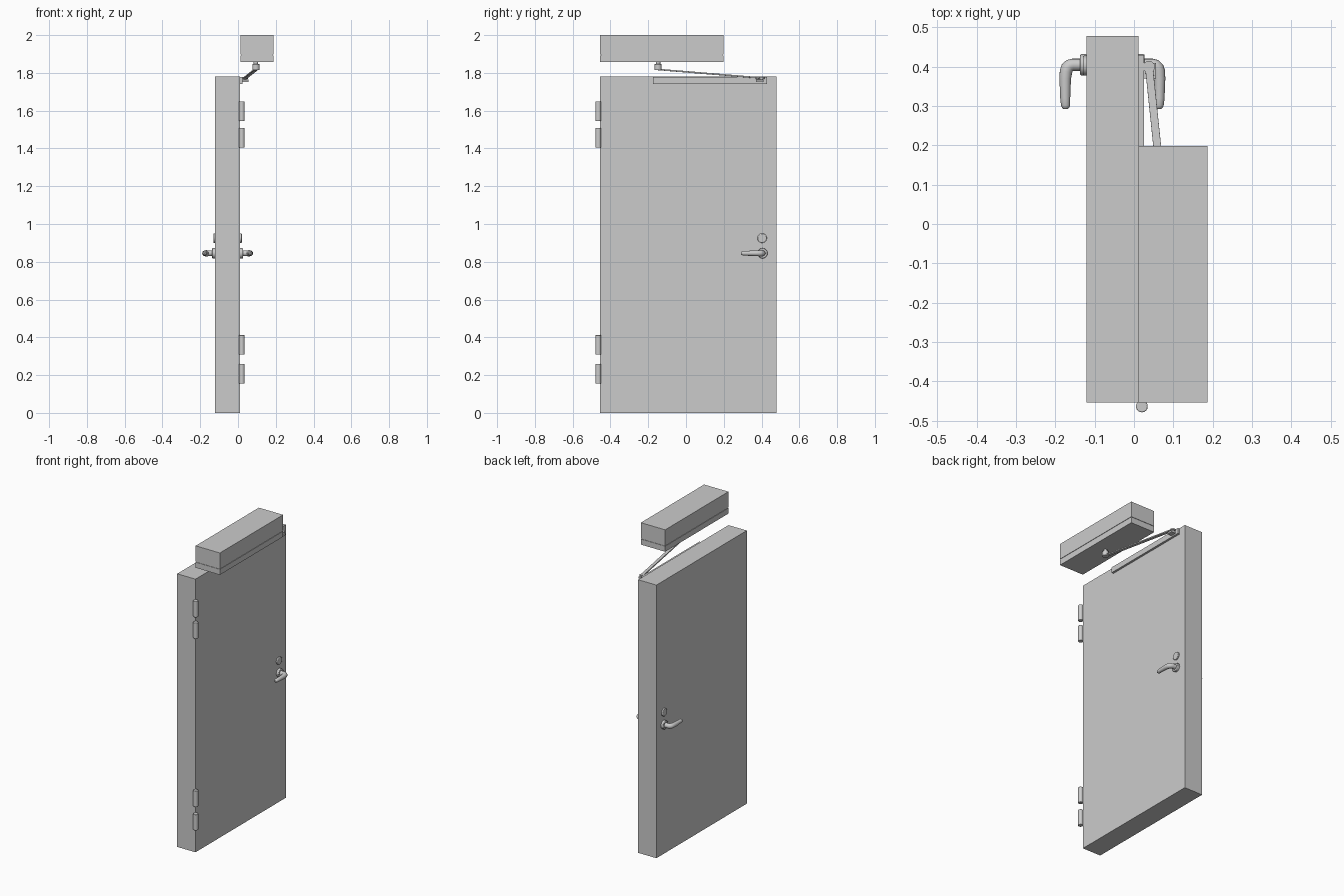
import bpy, math
from mathutils import Vector

if "Cube" in bpy.data.objects:
    bpy.data.objects.remove(bpy.data.objects["Cube"])


def box(name, lo, hi, bevel=0):
    lo, hi = Vector(lo), Vector(hi)
    bpy.ops.mesh.primitive_cube_add(size=1, location=(lo + hi) / 2)
    o = bpy.context.object
    o.name = name
    o.scale = hi - lo
    bpy.ops.object.transform_apply(location=False, rotation=False, scale=True)
    if bevel:
        m = o.modifiers.new("bevel", 'BEVEL')
        m.width, m.segments = bevel, 2
    return o


def cyl(name, c, r, depth, axis='Z', bevel=0.0, sides=32):
    rot = (0, math.pi / 2, 0) if axis == 'X' else (0, 0, 0)
    bpy.ops.mesh.primitive_cylinder_add(vertices=sides, radius=r, depth=depth,
                                        location=c, rotation=rot)
    o = bpy.context.object
    o.name = name
    bpy.ops.object.shade_smooth_by_angle(angle=math.radians(40))
    if bevel:
        m = o.modifiers.new("bevel", 'BEVEL')
        m.width, m.segments, m.limit_method = bevel, 2, 'ANGLE'
    return o


def tube(name, pts, r):
    # each point is x, y, z, radius factor
    cu = bpy.data.curves.new(name, 'CURVE')
    cu.dimensions = '3D'
    cu.bevel_depth, cu.bevel_resolution, cu.use_fill_caps = r, 6, True
    s = cu.splines.new('POLY')
    s.points.add(len(pts) - 1)
    for p, (x, y, z, f) in zip(s.points, pts):
        p.co, p.radius = (x, y, z, 1), f
    o = bpy.data.objects.new(name, cu)
    bpy.context.collection.objects.link(o)
    bpy.ops.object.select_all(action='DESELECT')
    o.select_set(True)
    bpy.context.view_layer.objects.active = o
    bpy.ops.object.convert(target='MESH')
    bpy.ops.object.shade_smooth_by_angle(angle=math.radians(50))


# Door leaf
MID, HALF = -0.055, 0.066
box("door_leaf", (MID - HALF, -0.454, 0), (MID + HALF, 0.478, 1.782))

# Hinge knuckles
for i, z in enumerate((0.207, 0.36, 1.457, 1.597)):
    cyl(f"hinge_{i + 1}", (0.02, -0.464, z), 0.015, 0.104, bevel=0.002)

# Operator housing with a fine seam above its base
box("operator_cover", (0.012, -0.454, 1.898), (0.187, 0.198, 2.0))
box("operator_seam", (0.015, -0.451, 1.89), (0.184, 0.195, 1.90))
box("operator_base", (0.012, -0.454, 1.857), (0.187, 0.198, 1.893))

# Spindle and hub under the operator
cyl("spindle", (0.095, -0.148, 1.845), 0.012, 0.03)
cyl("spindle_hub", (0.095, -0.148, 1.83), 0.019, 0.032, bevel=0.002)

# Closer arm running from the hub to the slider
a, b = Vector((0.095, -0.148, 1.818)), Vector((0.038, 0.40, 1.773))
arm = box("closer_arm", (-0.01, -(b - a).length / 2, -0.004),
          (0.01, (b - a).length / 2, 0.004), 0.001)
arm.location = (a + b) / 2
arm.rotation_euler = (b - a).to_track_quat('Y', 'Z').to_euler()
cyl("arm_eye", b, 0.015, 0.009)

# Track on the door face, with the slider and its pin
box("slide_track", (0.009, -0.174, 1.742), (0.025, 0.43, 1.778))
box("slider_block", (0.02, 0.37, 1.751), (0.056, 0.41, 1.764), 0.002)
cyl("slider_pin", (0.038, 0.40, 1.767), 0.008, 0.022)

# Lever sets on both faces
for side, s in (("inner", 1), ("outer", -1)):
    def X(d):
        return MID + s * (HALF + d)

    cyl(f"{side}_rose", (X(0.007), 0.405, 0.845), 0.027, 0.018, 'X', 0.003)
    cyl(f"{side}_lock_disc", (X(0.003), 0.403, 0.925), 0.025, 0.012, 'X', 0.003)
    path = [(0, 0.405, 1), (0.035, 0.405, 1), (0.043, 0.403, 1.03),
            (0.049, 0.397, 1.05), (0.052, 0.388, 1.03), (0.054, 0.37, 0.95),
            (0.054, 0.32, 0.82), (0.053, 0.302, 0.75), (0.053, 0.296, 0.6),
            (0.053, 0.292, 0.3)]
    tube(f"{side}_lever", [(X(d), y, 0.845, f) for d, y, f in path], 0.0155)
